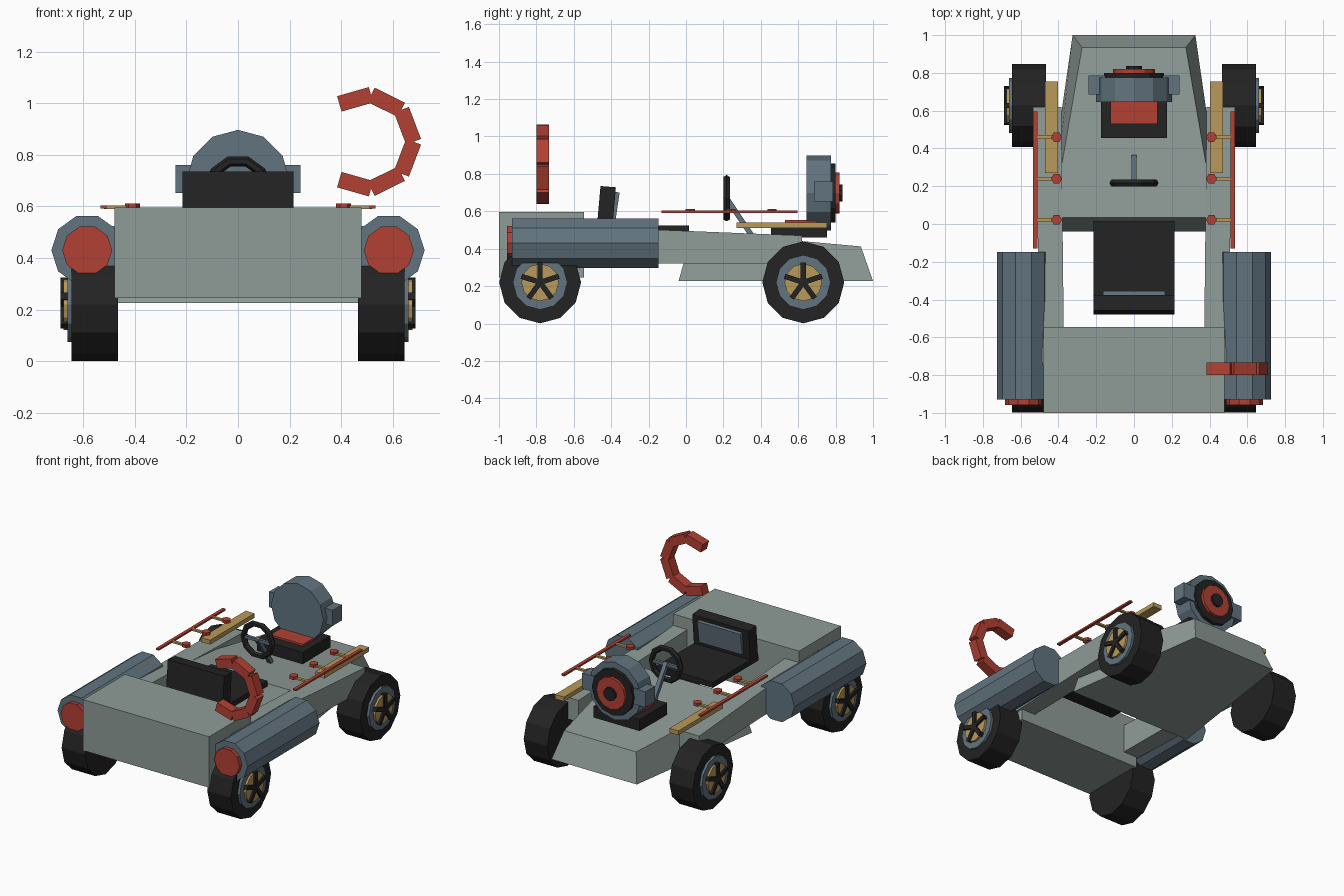
import bpy, bmesh, math
from mathutils import Vector, Matrix

if "Cube" in bpy.data.objects:
    bpy.data.objects.remove(bpy.data.objects["Cube"])


def material(name, rgb):
    m = bpy.data.materials.new(name)
    m.diffuse_color = [((c / 255 + 0.055) / 1.055) ** 2.4 for c in rgb] + [1]
    m.use_nodes = True
    m.node_tree.nodes["Principled BSDF"].inputs["Base Color"].default_value = m.diffuse_color
    return m


GREY = material("body_grey", (143, 156, 151))
SLATE = material("slate_blue", (98, 116, 127))
BLACK = material("rubber_black", (35, 35, 35))
RED = material("brick_red", (178, 65, 51))
TAN = material("wood_tan", (186, 154, 90))


def finish(name, bm, mat):
    bmesh.ops.recalc_face_normals(bm, faces=bm.faces)
    me = bpy.data.meshes.new(name)
    bm.to_mesh(me)
    bm.free()
    me.materials.append(mat)
    ob = bpy.data.objects.new(name, me)
    bpy.context.collection.objects.link(ob)
    return ob


def hexa(name, low, high, mat):
    """Six-sided block from four lower and four upper corners."""
    bm = bmesh.new()
    a = [bm.verts.new(p) for p in low]
    b = [bm.verts.new(p) for p in high]
    bm.faces.new(a[::-1])
    bm.faces.new(b)
    for i in range(4):
        j = (i + 1) % 4
        bm.faces.new((a[i], a[j], b[j], b[i]))
    return finish(name, bm, mat)


def box(name, x, y, z, mat):
    ring = [(x[0], y[0]), (x[1], y[0]), (x[1], y[1]), (x[0], y[1])]
    return hexa(name, [(*p, z[0]) for p in ring], [(*p, z[1]) for p in ring], mat)


def prism(name, a, b, r, n, mat, turn=0.0):
    """n-sided prism from a to b; turn rotates it about its axis."""
    a, b = Vector(a), Vector(b)
    d = b - a
    up = Vector((1, 0, 0)) if abs(d.normalized().z) > 0.9 else Vector((0, 0, 1))
    u = (up - up.project(d)).normalized()
    v = d.normalized().cross(u)
    bm = bmesh.new()
    ends = []
    for c in (a, b):
        ends.append([bm.verts.new(c + r * (u * math.cos(t) + v * math.sin(t)))
                     for t in (turn + 2 * math.pi * i / n for i in range(n))])
    bm.faces.new(ends[0][::-1])
    bm.faces.new(ends[1])
    for i in range(n):
        j = (i + 1) % n
        bm.faces.new((ends[0][i], ends[0][j], ends[1][j], ends[1][i]))
    return finish(name, bm, mat)


def bar(name, a, b, w, h, mat):
    """Rectangular bar from a to b, w wide and h deep along the side axes."""
    a, b = Vector(a), Vector(b)
    d = b - a
    bm = bmesh.new()
    bmesh.ops.create_cube(bm, size=1)
    q = d.to_track_quat('Z', 'Y').to_matrix().to_4x4()
    bm.transform(Matrix.Translation((a + b) / 2) @ q @ Matrix.Diagonal((w, h, d.length, 1)))
    return finish(name, bm, mat)


# Hull: tapered nose and rear box
hexa("nose_hull",
     [(-.475, -.04, .226), (.475, -.04, .226), (.325, 1, .226), (-.325, 1, .226)],
     [(-.43, .035, .493), (.43, .035, .493), (.275, .935, .412), (-.275, .935, .412)], GREY)
box("rear_box", (-.48, .48), (-1, -.545), (.245, .596), GREY)

# Seat
box("seat_cushion", (-.215, .215), (-.48, .015), (.485, .523), BLACK)
hexa("seat_back",
     [(-.215, -.478, .5), (.215, -.478, .5), (.215, -.395, .5), (-.215, -.395, .5)],
     [(-.215, -.457, .735), (.215, -.457, .735), (.215, -.375, .728), (-.215, -.375, .728)], BLACK)
hexa("seat_pad",
     [(-.165, -.41, .55), (.165, -.41, .55), (.165, -.377, .55), (-.165, -.377, .55)],
     [(-.165, -.39, .705), (.165, -.39, .705), (.165, -.355, .70), (-.165, -.355, .70)], SLATE)

# Steering wheel and column
bpy.ops.mesh.primitive_torus_add(major_radius=.11, minor_radius=.02, major_segments=10,
                                 minor_segments=6, location=(0, .217, .67),
                                 rotation=(math.pi / 2, 0, 0))
wheel = bpy.context.object
wheel.name = "steering_wheel"
wheel.data.materials.append(BLACK)
bar("steering_column", (0, .21, .68), (0, .355, .465), .028, .028, SLATE)
bar("steering_crossbar", (-.1, .217, .67), (.1, .217, .67), .02, .02, SLATE)

# Front turbine on its base
box("turbine_base", (-.175, .175), (.455, .755), (.46, .54), BLACK)
box("turbine_mat", (-.125, .125), (.53, .70), (.54, .553), RED)
C = .697
prism("turbine_drum", (0, .645, C), (0, .776, C), .2, 12, SLATE)
prism("turbine_ring", (0, .776, C), (0, .80, C), .158, 12, BLACK)
prism("turbine_face", (0, .80, C), (0, .82, C), .11, 12, RED)
prism("turbine_hub", (0, .82, C), (0, .836, C), .045, 10, BLACK)

for s, side in ((-1, "left"), (1, "right")):
    # Side panels, widening toward the nose
    inner = [(s * .37, -.75), (s * .385, .62)]
    outer = [(s * .535, .62), (s * .485, -.75)]
    ring = inner + outer
    hexa(side + "_side_panel", [(*p, .32) for p in ring],
         [(x, y, .495 - .04 * y) for x, y in ring], GREY)

    # Turbine ears
    box(side + "_turbine_ear", sorted((s * .15, s * .242)), (.685, .785), (.652, .76), SLATE)

    # Rear tubes with red end caps
    prism(side + "_tube", (s * .585, -.93, .43), (s * .585, -.147, .43), .139, 10, SLATE,
          math.radians(18))
    prism(side + "_tube_cap", (s * .585, -.957, .43), (s * .585, -.93, .43), .097, 10, RED,
          math.radians(18))

    # Wooden board, rail, pegs and knobs
    box(side + "_board", sorted((s * .402, s * .47)), (.27, .755), (.51, .54), TAN)
    box(side + "_rail", sorted((s * .511, s * .534)), (-.13, .595), (.592, .604), RED)
    for y in (.46, .24, .022):
        bar(side + "_peg", (s * .41, y, .597), (s * .52, y, .597), .02, .012, TAN)
        prism(side + "_knob", (s * .41, y, .592), (s * .41, y, .612), .029, 6, RED)

    # Wheels: tyre, rim, hub disc and five spokes
    for yc, end in ((-.78, "rear"), (.627, "front")):
        zc = .22
        n = f"{side}_{end}_"
        for part, x0, x1, r, mat in (("tyre", .465, .645, .219, BLACK),
                                     ("rim", .60, .662, .146, SLATE),
                                     ("hub_disc", .64, .676, .1, TAN)):
            prism(n + part, (s * x0, yc, zc), (s * x1, yc, zc), r, 12, mat)
        for k in range(5):
            t = 2 * math.pi * k / 5
            bar(n + "spoke", (s * .675, yc, zc),
                (s * .675, yc + .105 * math.sin(t), zc + .105 * math.cos(t)), .028, .028, BLACK)

# Curved hook above the rear, one block per step of the arc
half = [(.393, .998), (.516, 1.033), (.634, .975), (.681, .851)]
path = half + [(x, 2 * .851 - z) for x, z in half[-2::-1]]
for (x0, z0), (x1, z1) in zip(path, path[1:]):
    a, b = Vector((x0, 0, z0)), Vector((x1, 0, z1))
    d = b - a
    w = Vector((-d.z, 0, d.x)).normalized() * .031
    low = [a - w, b - w, b + w, a + w]
    hexa("hook_segment", [p + Vector((0, -.8, 0)) for p in low],
         [p + Vector((0, -.733, 0)) for p in low], RED)
